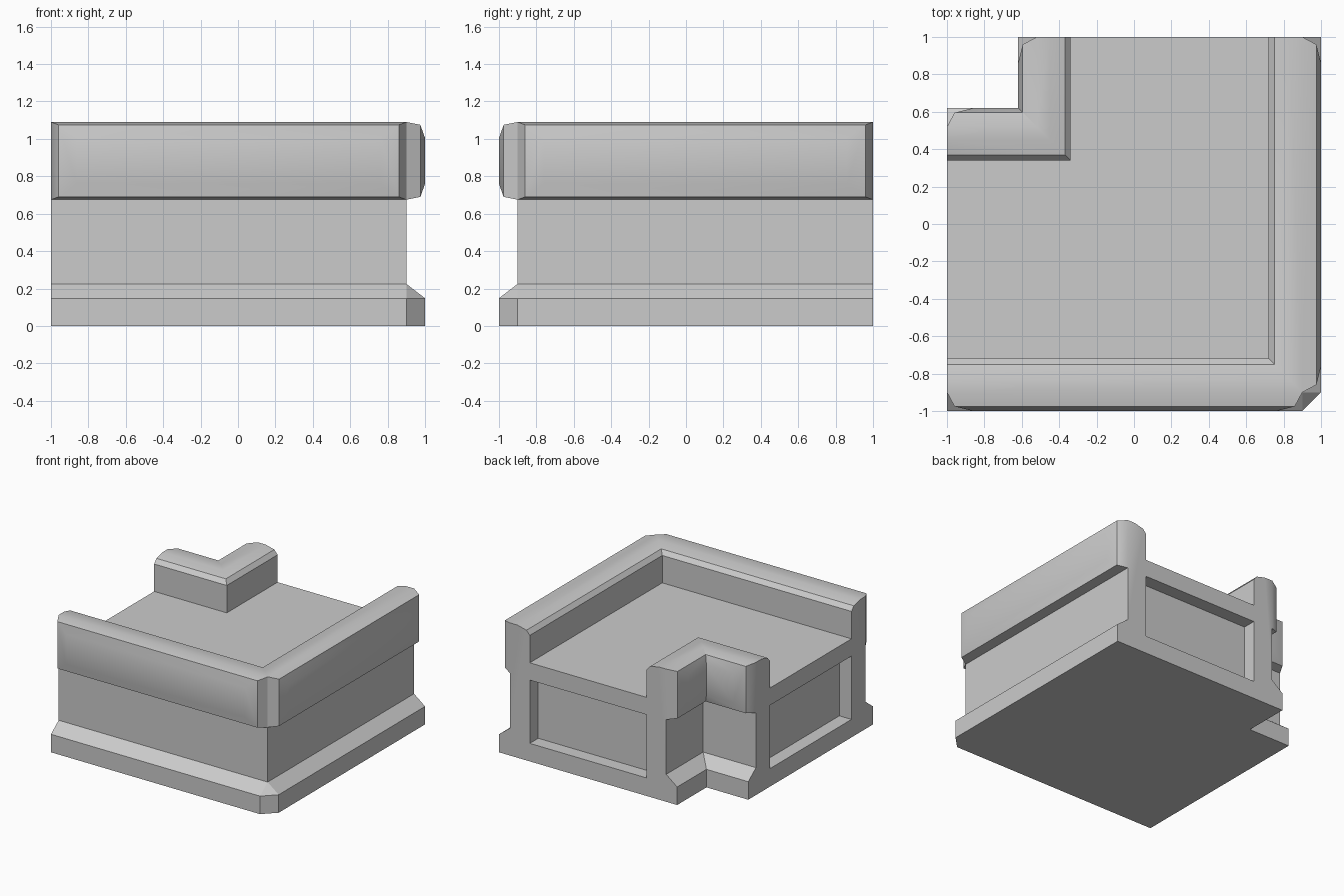
import bpy, bmesh, math
from mathutils import Matrix

if "Cube" in bpy.data.objects:
    bpy.data.objects.remove(bpy.data.objects["Cube"])

stone = bpy.data.materials.new("stone_grey")
stone.use_nodes = True
grey = (0.6, 0.6, 0.6, 1)
stone.diffuse_color = grey
stone.node_tree.nodes["Principled BSDF"].inputs["Base Color"].default_value = grey

INNER, FLOOR = 0.28, 0.81          # wall thickness, walkway height
COPE_LOW, TOP = 0.675, 1.09        # coping band
POCKET_LOW, POCKET_HIGH, POCKET_DEPTH = 0.148, 0.668, 0.11
NOTCH = 0.62                       # outer line of the notch wall

# Wall sections as (distance in from the outer line, height)
plinth = [(INNER, 0), (0, 0), (0, 0.148), (0.1, 0.225), (0.1, COPE_LOW)]
crest = [(0.1, TOP), (0.17, TOP), (0.25, 1.07), (INNER, 1.035), (INNER, FLOOR)]
# Coping rings as (distance in, inset along the wall, inset in height)
coping = [(0.1, 0, 0), (0.025, 0.04, 0.015), (0, 0.14, 0.085)]

bm = bmesh.new()


def face(points):
    return bm.faces.new([bm.verts.new(p) for p in points])


def bridge(a, b, closed=False):
    """Quads between two rows of points."""
    n = len(a)
    for i in range(n if closed else n - 1):
        j = (i + 1) % n
        face([a[i], a[j], b[j], b[i]])


def outer_path(u):
    m = max(u, 0.05 + u / 2)       # clipped plinth corner
    return [(-1, u - 1), (min(0.9, 1 - u), u - 1), (1 - m, m - 1)]


def notch_path(u):
    return [(-1, NOTCH - u), (u - NOTCH, NOTCH - u)]


def outer_span(u, a):
    return -1 + a, 0.9 - a, u - 1


def notch_span(u, a):
    return -1 + a, u - NOTCH, NOTCH - u


def wall(path, span):
    # Plinth, wall face and crest swept to the mitre line
    for section in (plinth, crest):
        rows = [[(x, y, z) for x, y in path(u)] for u, z in section]
        for a, b in zip(rows, rows[1:]):
            bridge(a, b)
    # Cut end of the wall
    end = plinth + crest + [(INNER, POCKET_HIGH), (INNER, POCKET_LOW)]
    face([(*path(u)[0], z) for u, z in end])
    # Bevelled coping band standing proud of the wall
    rings = []
    for u, a, h in coping:
        x0, x1, y = span(u, a)
        low, high = COPE_LOW + h, TOP - h
        rings.append([(x0, y, low), (x1, y, low), (x1, y, high), (x0, y, high)])
    for a, b in zip(rings, rings[1:]):
        bridge(a, b, True)
    face(rings[-1])
    # Inner corner edge of a mitred band needs no cap of its own


wall(outer_path, outer_span)
wall(notch_path, notch_span)

# Walkway and underside
y0, y1 = INNER - 1, NOTCH - INNER
for z in (0, FLOOR):
    face([(-1, y0, z), (-y0, y0, z), (-y1, y1, z), (-1, y1, z)])


# Open end with a recessed pocket
def end_loop(x, low, high):
    return [(x, y0, low), (x, y1, low), (x, y1, high), (x, y0, high)]


face(end_loop(-1, 0, POCKET_LOW))
face(end_loop(-1, POCKET_HIGH, FLOOR))
rim = end_loop(-1, POCKET_LOW, POCKET_HIGH)
back = end_loop(-1 + POCKET_DEPTH, POCKET_LOW, POCKET_HIGH)
bridge(rim, back, True)
face(back)

# Mirror across the diagonal: (x, y) -> (-y, -x)
copy = bmesh.ops.duplicate(bm, geom=bm.verts[:] + bm.edges[:] + bm.faces[:])
swap = Matrix(((0, -1, 0), (-1, 0, 0), (0, 0, 1)))
for v in copy["geom"]:
    if isinstance(v, bmesh.types.BMVert):
        v.co = swap @ v.co

# Weld, clean flat areas and face everything outwards
bmesh.ops.remove_doubles(bm, verts=bm.verts[:], dist=0.0005)
bmesh.ops.dissolve_degenerate(bm, edges=bm.edges[:], dist=0.0005)
bmesh.ops.recalc_face_normals(bm, faces=bm.faces[:])
bmesh.ops.dissolve_limit(bm, angle_limit=math.radians(1),
                         verts=bm.verts[:], edges=bm.edges[:])

mesh = bpy.data.meshes.new("wall_corner")
bm.to_mesh(mesh)
bm.free()
mesh.materials.append(stone)
obj = bpy.data.objects.new("wall_corner", mesh)
bpy.context.collection.objects.link(obj)
bpy.ops.object.select_all(action="DESELECT")
obj.select_set(True)
bpy.context.view_layer.objects.active = obj
bpy.ops.object.shade_smooth_by_angle(angle=math.radians(30))
